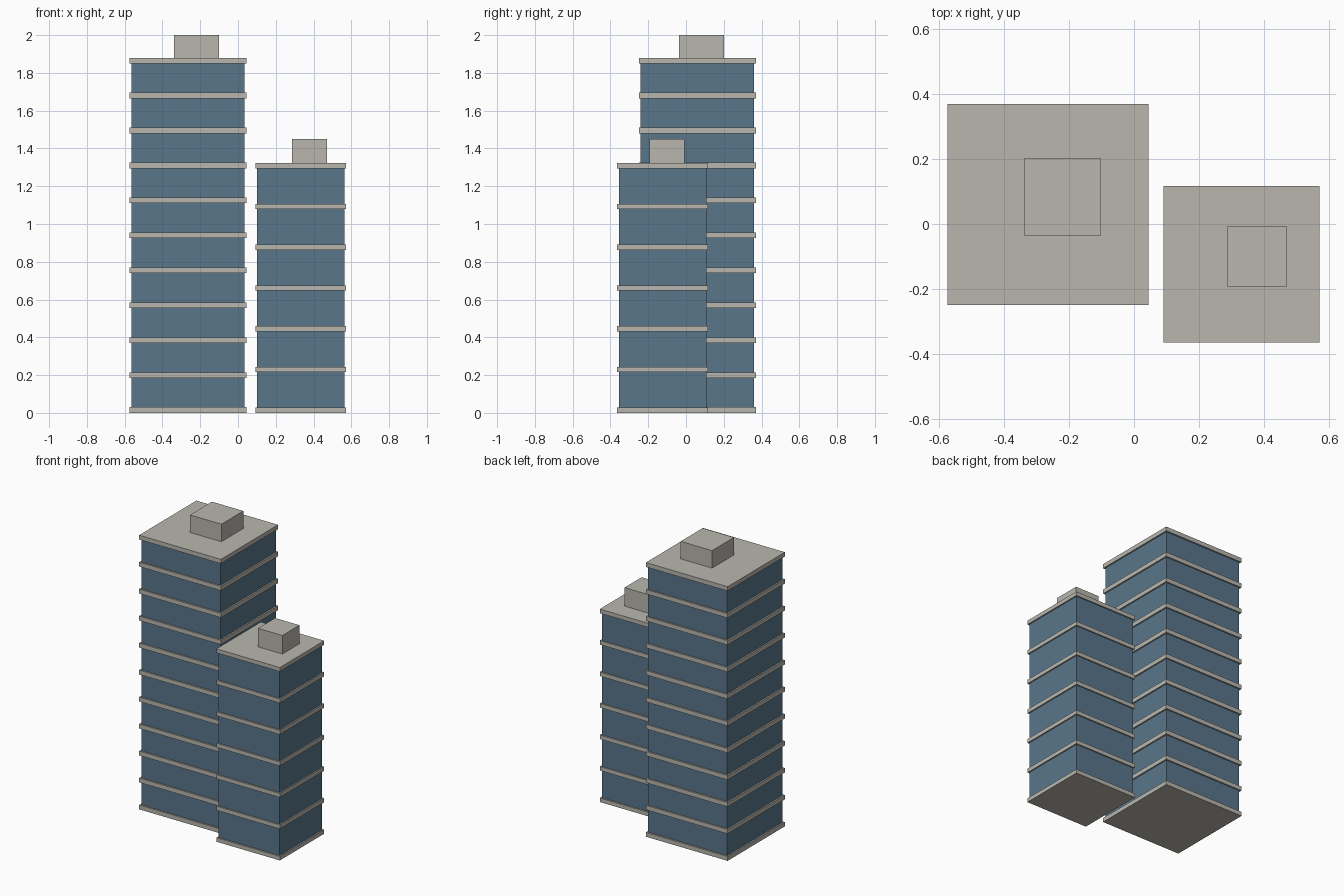
import bpy

cube = bpy.data.objects.get("Cube")
if cube:
    bpy.data.objects.remove(cube, do_unlink=True)


def material(name, rgb):
    mat = bpy.data.materials.new(name)
    mat.use_nodes = True
    mat.diffuse_color = (*rgb, 1)
    mat.node_tree.nodes["Principled BSDF"].inputs["Base Color"].default_value = (*rgb, 1)
    return mat


GLASS = material("blue glass", (0.10, 0.18, 0.26))
CONCRETE = material("pale concrete", (0.48, 0.47, 0.42))


def box(name, x, y, width, bottom, top, mat):
    """Square block centred on x, y between two heights."""
    bpy.ops.mesh.primitive_cube_add(size=1, location=(x, y, (bottom + top) / 2))
    obj = bpy.context.object
    obj.name = name
    obj.scale = (width, width, top - bottom)
    bpy.ops.object.transform_apply(location=False, rotation=False, scale=True)
    obj.data.materials.append(mat)
    return obj


def tower(name, x, y, width, lip, storeys, height, thick, plant):
    # Glass body
    box(name + "_glass_body", x, y, width, thick / 2, height - thick / 2, GLASS)
    # Floor slabs, from the ground to the roof
    slab = box(name + "_floor_slabs", x, y, width + 2 * lip, 0, thick, CONCRETE)
    array = slab.modifiers.new("Storeys", 'ARRAY')
    array.count = storeys + 1
    array.use_relative_offset = False
    array.use_constant_offset = True
    array.constant_offset_displace = (0, 0, (height - thick) / storeys)
    # Rooftop plant room
    px, py, size, top = plant
    box(name + "_plant_room", px, py, size, height, top, CONCRETE)


tower("tall_tower", -0.265, 0.06, 0.60, 0.01, 10, 1.88, 0.03, (-0.22, 0.083, 0.238, 2.0))
tower("short_tower", 0.332, -0.124, 0.463, 0.009, 6, 1.323, 0.028, (0.379, -0.1, 0.185, 1.45))
